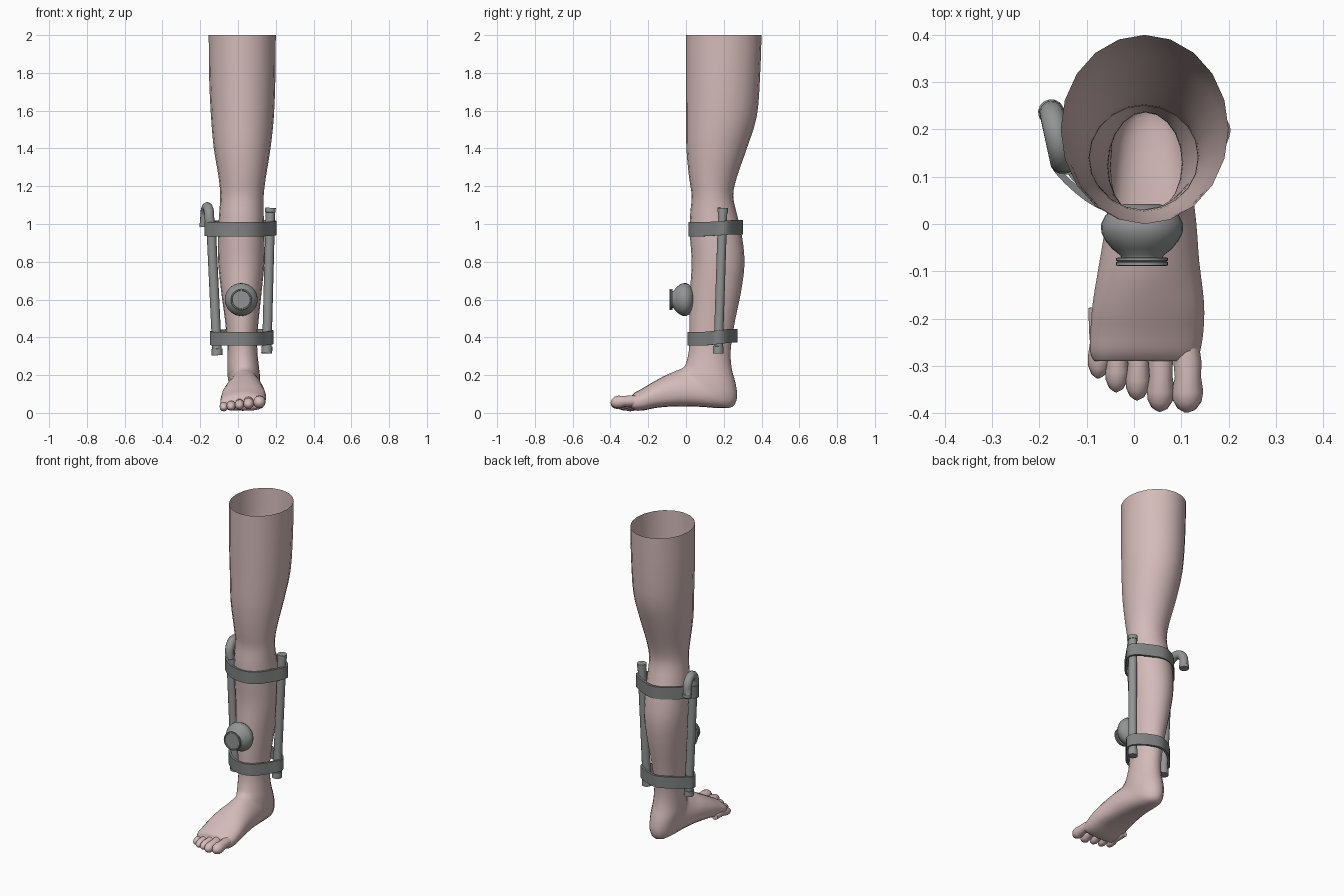
import bpy, bmesh, math
from mathutils import Vector


def material(name, rgb):
    m = bpy.data.materials.new(name)
    m.diffuse_color = (*rgb, 1)
    return m


SKIN = material("skin", (0.66, 0.50, 0.49))
METAL = material("grey metal", (0.29, 0.30, 0.295))
STRAP = material("dark grey strap", (0.215, 0.225, 0.22))


def spline(rows, steps, closed=False):
    """Catmull-Rom resampling of rows of numbers."""
    n, out = len(rows), []
    for i in range(n if closed else n - 1):
        pick = (lambda k: rows[k % n]) if closed else (lambda k: rows[max(0, min(n - 1, k))])
        p = [pick(i + k) for k in (-1, 0, 1, 2)]
        for s in range(steps):
            t = s / steps
            out.append([0.5 * (2 * b + (c - a) * t + (2 * a - 5 * b + 4 * c - d) * t * t
                               + (3 * b - a - 3 * c + d) * t ** 3) for a, b, c, d in zip(*p)])
    if not closed:
        out.append(list(rows[-1]))
    return out


def loft(bm, rings, cap_start=True, cap_end=True, loop=False):
    """Skin a list of closed rings of points."""
    vs = [[bm.verts.new(p) for p in r] for r in rings]
    n = len(vs[0])
    pairs = list(zip(vs, vs[1:])) + ([(vs[-1], vs[0])] if loop else [])
    for a, b in pairs:
        for i in range(n):
            bm.faces.new((a[i], a[(i + 1) % n], b[(i + 1) % n], b[i]))
    if cap_start and not loop:
        bm.faces.new(vs[0])
    if cap_end and not loop:
        bm.faces.new(vs[-1][::-1])


def tube(bm, path, radii, sides=14, flat=1.0):
    """Round tube along a path with a radius at each point."""
    pts = [Vector(p) for p in path]
    rings, u = [], None
    for i, p in enumerate(pts):
        t = (pts[min(i + 1, len(pts) - 1)] - pts[max(i - 1, 0)]).normalized()
        u = u or (Vector((1, 0, 0)) if abs(t.x) < 0.8 else Vector((0, 1, 0)))
        u = (u - t * u.dot(t)).normalized()
        v = t.cross(u)
        rings.append([p + radii[i] * (u * math.cos(a) + v * flat * math.sin(a))
                      for a in (2 * math.pi * k / sides for k in range(sides))])
    loft(bm, rings)


def finish(bm, name, mat, angle=40):
    bmesh.ops.recalc_face_normals(bm, faces=bm.faces)
    me = bpy.data.meshes.new(name)
    bm.to_mesh(me)
    bm.free()
    me.materials.append(mat)
    ob = bpy.data.objects.new(name, me)
    bpy.context.collection.objects.link(ob)
    bpy.context.view_layer.objects.active = ob
    ob.select_set(True)
    bpy.ops.object.shade_smooth_by_angle(angle=math.radians(angle))
    ob.select_set(False)
    return ob


# Leg sections: height, front y, back y, left x, right x
leg_rows = [
    (2.00, 0.000, 0.400, -0.155, 0.200), (1.78, 0.000, 0.392, -0.153, 0.198),
    (1.57, 0.000, 0.375, -0.143, 0.190), (1.40, 0.002, 0.322, -0.128, 0.172),
    (1.25, 0.016, 0.270, -0.103, 0.148), (1.15, 0.030, 0.250, -0.094, 0.136),
    (1.05, 0.022, 0.270, -0.100, 0.136), (0.95, 0.020, 0.294, -0.106, 0.140),
    (0.80, 0.030, 0.310, -0.105, 0.140), (0.65, 0.022, 0.293, -0.090, 0.126),
    (0.50, 0.018, 0.262, -0.070, 0.110), (0.40, 0.018, 0.245, -0.060, 0.102),
    (0.32, 0.014, 0.236, -0.055, 0.103)]
# Foot sections: top y, z, sole y, z, left x, right x
foot_rows = [
    (0.000, 0.262, 0.242, 0.235, -0.055, 0.110), (-0.010, 0.245, 0.264, 0.150, -0.055, 0.116),
    (-0.020, 0.237, 0.270, 0.080, -0.050, 0.118), (-0.030, 0.231, 0.245, 0.032, -0.050, 0.119),
    (-0.050, 0.224, 0.180, 0.025, -0.053, 0.124), (-0.080, 0.211, 0.080, 0.032, -0.060, 0.132),
    (-0.120, 0.193, -0.040, 0.035, -0.073, 0.138), (-0.180, 0.160, -0.150, 0.028, -0.087, 0.148),
    (-0.230, 0.130, -0.220, 0.014, -0.092, 0.147), (-0.270, 0.108, -0.268, 0.012, -0.093, 0.140),
    (-0.290, 0.088, -0.290, 0.024, -0.084, 0.132)]
rows = [(yf, z, yb, z, x0, x1) for z, yf, yb, x0, x1 in leg_rows] + foot_rows
rings = []
for yf, zf, yb, zb, x0, x1 in spline(rows, 3):
    ring = []
    boxy = max(0, min(1, -yf / 0.15)) * 0.35          # sole gets flatter towards the toes
    for k in range(20):
        a = 2 * math.pi * k / 20
        c, s = math.cos(a), math.sin(a)
        if c > 0:
            c = c ** (1 - boxy)
            s = math.copysign(abs(s) ** (1 - boxy), s)
        ring.append(((x0 + x1) / 2 + (x1 - x0) / 2 * s,
                     (yf + yb) / 2 + (yb - yf) / 2 * c, (zf + zb) / 2 + (zb - zf) / 2 * c))
    rings.append(ring)
bm = bmesh.new()
loft(bm, rings, cap_start=False)
# Toes: x, tip y, radius, height of base, height of tip
for x, tip, r, zb, zt in ((0.110, -0.398, 0.033, 0.062, 0.050), (0.053, -0.396, 0.029, 0.062, 0.040),
                          (0.005, -0.372, 0.026, 0.056, 0.034), (-0.039, -0.355, 0.025, 0.048, 0.028),
                          (-0.077, -0.326, 0.024, 0.042, 0.024)):
    prof = ((0, 0.8), (0.3, 0.9), (0.5, 0.84), (0.7, 1), (0.84, 0.93), (0.95, 0.6), (1, 0.15))
    base = tip + 0.15
    tube(bm, [(x + 0.004 * math.sin(3 * t), base + (tip - base) * t,
               zb + (zt - zb) * t + 0.006 * math.sin(math.pi * t)) for t, _ in prof],
         [r * f for _, f in prof], 12)
finish(bm, "leg_and_foot", SKIN, 60)


# Side rods with collared ends
def rod(name, top, bottom):
    a, b = Vector(top), Vector(bottom)
    prof = ((0, 0.028), (0.03, 0.028), (0.031, 0.025), (0.95, 0.025), (0.951, 0.029), (1, 0.029))
    bm = bmesh.new()
    tube(bm, [a.lerp(b, t) for t, _ in prof], [r for _, r in prof])
    finish(bm, name, METAL)


rod("right_rod", (0.172, 0.195, 1.085), (0.152, 0.170, 0.315))
rod("left_rod", (-0.143, 0.132, 1.00), (-0.110, 0.130, 0.305))

# Hooked pipe on the left rod: up, over and down behind
path = [(-0.146, 0.132, 0.97), (-0.150, 0.132, 1.02)]
for k in range(11):
    a = math.pi * k / 10
    f = (1 - math.cos(a)) / 2
    path.append((-0.152 - 0.022 * f, 0.132 + 0.103 * f, 1.035 + 0.055 * math.sin(a)))
path += [(-0.175, 0.236, 1.005), (-0.175, 0.236, 1.004), (-0.175, 0.236, 0.983)]
bm = bmesh.new()
tube(bm, path, [0.026] * (len(path) - 2) + [0.028, 0.028])
finish(bm, "hook_pipe", METAL)


# Straps around the leg and both rods
def strap(name, outline, z, height, rise):
    pts = [Vector((p[0], p[1], 0)) for p in spline(outline, 4, closed=True)]
    n, rings = len(pts), []
    for i, p in enumerate(pts):
        t = (pts[(i + 1) % n] - pts[i - 1]).normalized()
        inn = Vector((-t.y, t.x, 0)) * 0.014
        lift = rise * max(0, min(1, (p.y - 0.1) / 0.15))
        lo, hi = Vector((0, 0, z + lift)), Vector((0, 0, z + height + lift))
        rings.append([p + lo, p + hi, p + inn + hi, p + inn + lo])
    bm = bmesh.new()
    loft(bm, rings, loop=True)
    finish(bm, name, STRAP)


strap("upper_strap", [(0.02, 0.012), (0.10, 0.040), (0.165, 0.125), (0.202, 0.185), (0.190, 0.226),
                      (0.11, 0.275), (0.02, 0.302), (-0.07, 0.262), (-0.15, 0.178),
                      (-0.176, 0.140), (-0.160, 0.100), (-0.08, 0.035)], 0.935, 0.075, 0.010)
strap("lower_strap", [(0.02, 0.008), (0.09, 0.035), (0.150, 0.110), (0.186, 0.160), (0.172, 0.205),
                      (0.10, 0.250), (0.02, 0.272), (-0.06, 0.235), (-0.125, 0.172),
                      (-0.147, 0.136), (-0.132, 0.095), (-0.06, 0.030)], 0.357, 0.072, 0.016)

# Round knob on the shin, turned about the y axis
prof = ((0.042, 0.038), (0.032, 0.060), (0.018, 0.078), (0.0, 0.087), (-0.018, 0.086), (-0.036, 0.077),
        (-0.053, 0.063), (-0.066, 0.046), (-0.071, 0.044), (-0.0715, 0.055), (-0.077, 0.055),
        (-0.079, 0.051), (-0.081, 0.055), (-0.088, 0.055), (-0.0885, 0.049), (-0.085, 0.047))
bm = bmesh.new()
loft(bm, [[(0.017 + r * math.cos(a), y, 0.60 + r * math.sin(a))
           for a in (2 * math.pi * k / 28 for k in range(28))] for y, r in prof])
finish(bm, "shin_knob", METAL)
